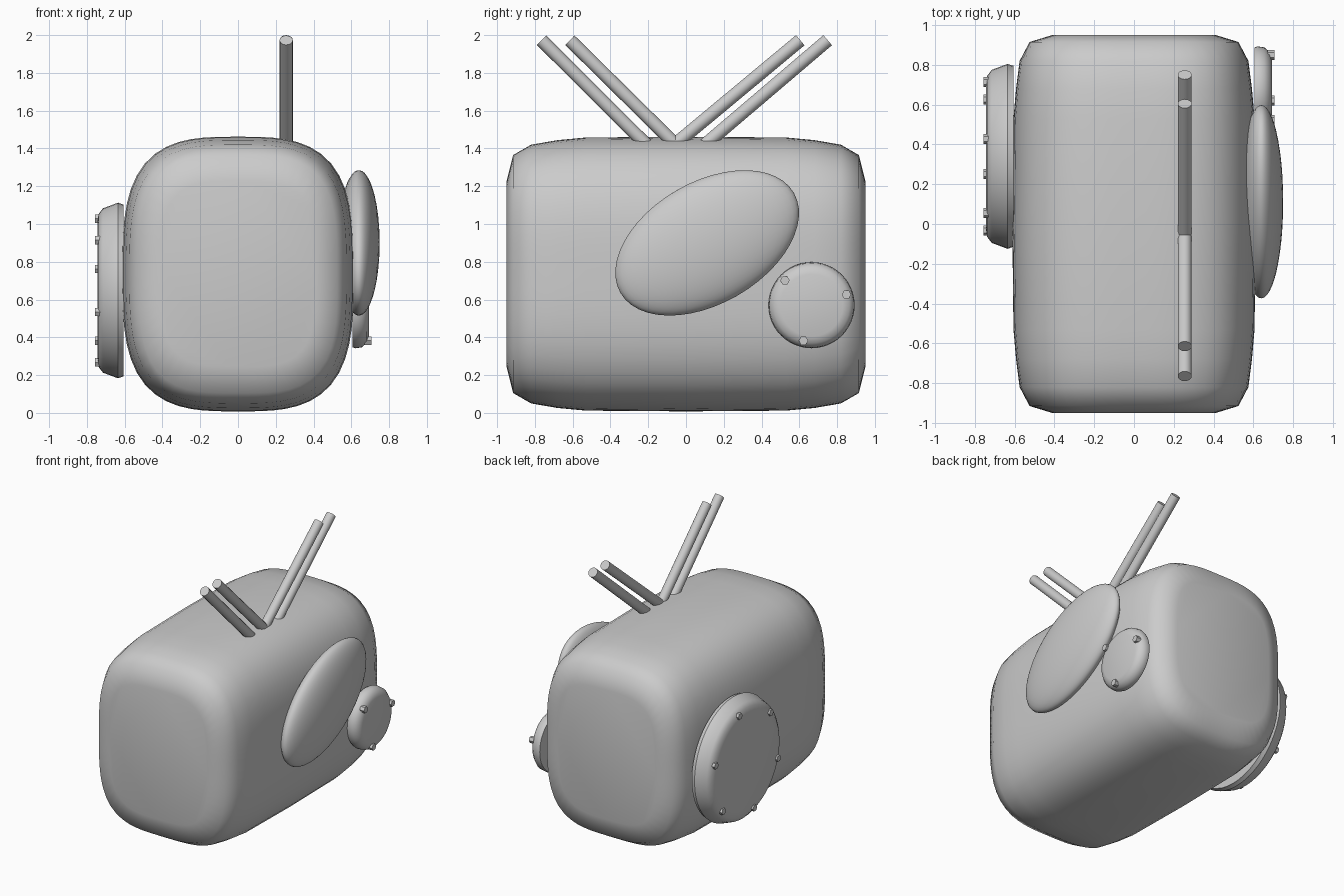
import bpy, math
from mathutils import Vector, Matrix

if "Cube" in bpy.data.objects:
    bpy.data.objects.remove(bpy.data.objects["Cube"])


def make_object(name, verts, faces, angle=40):
    me = bpy.data.meshes.new(name)
    me.from_pydata(verts, [], faces)
    me.update()
    ob = bpy.data.objects.new(name, me)
    bpy.context.collection.objects.link(ob)
    bpy.ops.object.select_all(action='DESELECT')
    ob.select_set(True)
    bpy.context.view_layer.objects.active = ob
    bpy.ops.object.mode_set(mode='EDIT')
    bpy.ops.mesh.select_all(action='SELECT')
    bpy.ops.mesh.normals_make_consistent(inside=False)
    bpy.ops.object.mode_set(mode='OBJECT')
    bpy.ops.object.shade_smooth_by_angle(angle=math.radians(angle))
    return ob


def loft(name, rings, angle=40):
    """Skin equal-length rings and close both ends."""
    n = len(rings[0])
    verts = [p for r in rings for p in r]
    faces = [(k * n + i, k * n + (i + 1) % n, (k + 1) * n + (i + 1) % n, (k + 1) * n + i)
             for k in range(len(rings) - 1) for i in range(n)]
    faces.append(tuple(range(n)))
    faces.append(tuple((len(rings) - 1) * n + i for i in range(n)))
    return make_object(name, verts, faces, angle)


def super_ring(y, hx, hz, e, n=64):
    pts = []
    for i in range(n):
        c, s = math.cos(math.tau * i / n), math.sin(math.tau * i / n)
        r = (abs(c) ** e + abs(s) ** e) ** (-1 / e)
        pts.append((hx * c * r, y, 0.735 + hz * s * r))
    return pts


def disc(name, profile, y, z, n=48, start=0.0, angle=40):
    """Turned part around the x axis; profile is (x, radius) pairs."""
    rings = [[(x, y + r * math.cos(start + math.tau * i / n),
               z + r * math.sin(start + math.tau * i / n)) for i in range(n)]
             for x, r in profile]
    return loft(name, rings, angle)


def bolts(name, x0, x1, y, z, radius, start, count):
    for i in range(count):
        a = math.radians(start + 360 * i / count)
        disc(f"{name}_{i + 1}", [(x0, 0.025), (x1, 0.025)],
             y + radius * math.cos(a), z + radius * math.sin(a), n=6)


# rounded box body: half sections from the middle to the end, mirrored
half = [(0.0, 0.612, 0.727, 3.2), (0.53, 0.606, 0.723, 3.2), (0.68, 0.593, 0.709, 3.2),
        (0.82, 0.575, 0.685, 3.2), (0.915, 0.525, 0.63, 3.4), (0.95, 0.41, 0.49, 3.6)]
sections = [(-y, a, b, e) for y, a, b, e in reversed(half[1:])] + half
loft("body", [super_ring(*s) for s in sections], 60)

# two pairs of antenna rods, (base y, tip y)
for i, (y0, y1) in enumerate([(-0.235, -0.765), (-0.08, -0.615), (-0.03, 0.605), (0.13, 0.75)]):
    tip = Vector((0.255, y1, 1.973))
    base = Vector((0.255, y0, 1.445))
    d = (tip - base).normalized()
    base -= d * 0.05
    bpy.ops.mesh.primitive_cylinder_add(vertices=16, radius=0.035, depth=(tip - base).length,
                                        location=(tip + base) / 2,
                                        rotation=d.to_track_quat('Z', 'Y').to_euler())
    rod = bpy.context.object
    rod.name = f"antenna_rod_{i + 1}"
    bpy.ops.object.shade_smooth_by_angle(angle=math.radians(40))

# tilted oval dome on the right side
bpy.ops.mesh.primitive_uv_sphere_add(segments=48, ring_count=24, radius=1)
dome = bpy.context.object
dome.name = "oval_dome"
dome.data.transform(Matrix.Translation((0.64, 0.112, 0.9))
                    @ Matrix.Rotation(math.radians(30), 4, 'X')
                    @ Matrix.Diagonal((0.11, 0.53, 0.322, 1)))
bpy.ops.object.shade_smooth()

# small bolted cover on the right side
disc("small_cover", [(0.605, 0.222), (0.62, 0.228), (0.655, 0.223), (0.682, 0.2), (0.693, 0.165)],
     0.665, 0.57)
bolts("small_cover_bolt", 0.67, 0.706, 0.665, 0.57, 0.193, 17, 3)

# large bolted cover on the left side
disc("large_cover", [(-0.605, 0.455), (-0.617, 0.458), (-0.635, 0.465), (-0.715, 0.435),
                     (-0.738, 0.405), (-0.745, 0.36)], 0.34, 0.648)
bolts("large_cover_bolt", -0.72, -0.756, 0.34, 0.648, 0.39, 17, 6)
